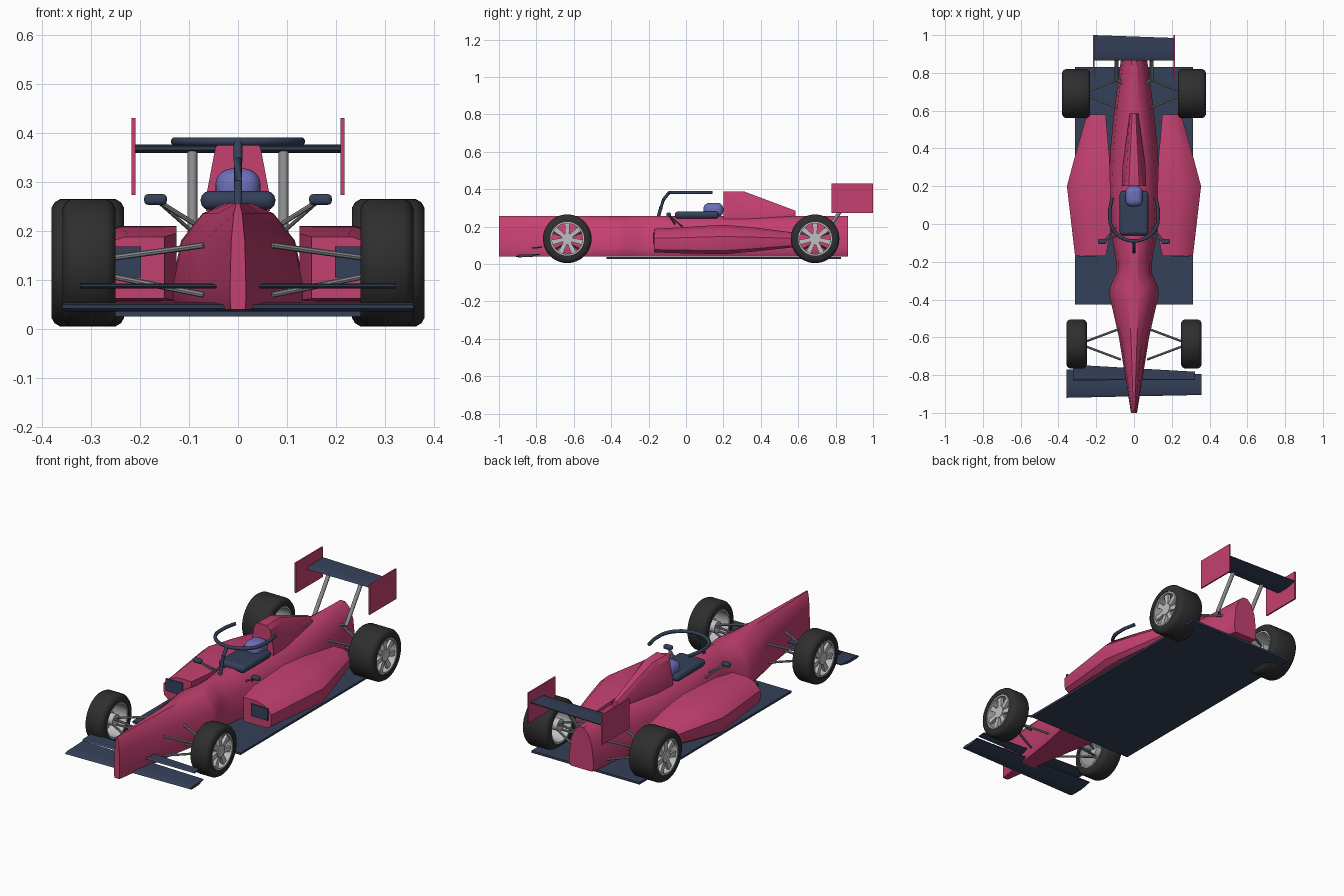
import bpy, bmesh, math
from mathutils import Vector

if "Cube" in bpy.data.objects:
    bpy.data.objects.remove(bpy.data.objects["Cube"])


def material(name, r, g, b):
    m = bpy.data.materials.new(name)
    m.diffuse_color = (r, g, b, 1)
    m.use_nodes = True
    m.node_tree.nodes["Principled BSDF"].inputs["Base Color"].default_value = m.diffuse_color
    return m


PINK = material("pink paint", 0.56, 0.052, 0.165)
NAVY = material("navy carbon", 0.035, 0.052, 0.1)
BLACK = material("tyre rubber", 0.028, 0.028, 0.028)
GREY = material("strut grey", 0.25, 0.26, 0.27)
SILVER = material("rim silver", 0.52, 0.53, 0.54)
BLUE = material("helmet blue", 0.15, 0.16, 0.48)


def finish(name, bm, mat, angle=30):
    bmesh.ops.recalc_face_normals(bm, faces=bm.faces)
    me = bpy.data.meshes.new(name)
    bm.to_mesh(me)
    bm.free()
    me.materials.append(mat)
    ob = bpy.data.objects.new(name, me)
    bpy.context.collection.objects.link(ob)
    bpy.ops.object.select_all(action='DESELECT')
    ob.select_set(True)
    bpy.context.view_layer.objects.active = ob
    bpy.ops.object.shade_smooth_by_angle(angle=math.radians(angle))
    return ob


def loft(name, rings, mat, closed=False, angle=30):
    """Skin a list of point rings; cap the ends or close the loop."""
    bm = bmesh.new()
    rows = [[bm.verts.new(p) for p in ring] for ring in rings]
    n = len(rows[0])
    pairs = list(zip(rows, rows[1:])) + ([(rows[-1], rows[0])] if closed else [])
    for a, b in pairs:
        for i in range(n):
            j = (i + 1) % n
            bm.faces.new((a[i], a[j], b[j], b[i]))
    if not closed:
        bm.faces.new(rows[0])
        bm.faces.new(rows[-1])
    return finish(name, bm, mat, angle)


def box(name, lo, hi, mat, bevel=0, segments=3):
    rings = [[(x, y, z) for x, y in ((lo[0], lo[1]), (hi[0], lo[1]),
                                     (hi[0], hi[1]), (lo[0], hi[1]))] for z in (lo[2], hi[2])]
    ob = loft(name, rings, mat)
    if bevel:
        mod = ob.modifiers.new("bevel", 'BEVEL')
        mod.width, mod.segments = bevel, segments
    return ob


def tube(name, points, radius, mat, sides=10):
    """Round bar along a path, each ring square to the path."""
    pts = [Vector(p) for p in points]
    rings = []
    for i, p in enumerate(pts):
        d = (pts[min(i + 1, len(pts) - 1)] - pts[max(i - 1, 0)]).normalized()
        ref = Vector((0, 0, 1)) if abs(d.z) < 0.95 else Vector((1, 0, 0))
        u = d.cross(ref).normalized()
        v = u.cross(d)
        rings.append([p + radius * (u * math.cos(a) + v * math.sin(a))
                      for a in (2 * math.pi * k / sides for k in range(sides))])
    return loft(name, rings, mat, angle=40)


def lathe(name, profile, y, z, mat, n=48):
    """Turn a closed (x, radius) profile about the wheel axle."""
    rings = [[(x, y + r * math.cos(a), z + r * math.sin(a)) for x, r in profile]
             for a in (2 * math.pi * k / n for k in range(n))]
    return loft(name, rings, mat, closed=True, angle=35)


def wing(name, half, left, right, z, thick, mat):
    """Tapered aerofoil plate; left and right are (front y, back y)."""
    foil = ((0, 0.35), (0.15, 0), (0.6, 0.05), (1, 0.75), (1, 1), (0.5, 0.8), (0.12, 0.8))
    return loft(name, [[(x, a + t * (b - a), z + h * thick) for t, h in foil]
                       for x, (a, b) in ((-half, left), (half, right))], mat)


# Main body: one cross-section scaled along the car
half_section = ((0.9, 0.04), (1, 0.06), (1, 0.09), (0.86, 0.18), (0.54, 0.235), (0.2, 0.257))
section = [(w, z) for w, z in half_section] + [(-w, z) for w, z in reversed(half_section)]
stations = ((-1, 0.016), (-0.6, 0.08), (-0.37, 0.132), (-0.33, 0.125), (-0.26, 0.095),
            (-0.2, 0.095), (-0.05, 0.12), (0.18, 0.135), (0.4, 0.125), (0.6, 0.105), (0.865, 0.07))
loft("body", [[(w * f, y, z) for f, z in section] for y, w in stations], PINK)

# Engine cover behind the driver
loft("engine_cover", [[(-b, y, 0.24), (-b, y, 0.27), (-t, y, h - 0.018), (-t * 0.6, y, h),
                       (t * 0.6, y, h), (t, y, h - 0.018), (b, y, 0.27), (b, y, 0.24)]
                      for y, b, t, h in ((0.2, 0.065, 0.046, 0.388), (0.31, 0.06, 0.038, 0.388),
                                         (0.585, 0.022, 0.015, 0.285))], PINK)

# Floor
box("floor", (-0.312, -0.425, 0.026), (0.312, 0.83, 0.037), NAVY)

# Cockpit and driver
box("cockpit_pad", (-0.076, -0.06, 0.243), (0.076, 0.175, 0.281), NAVY, 0.017)
box("helmet", (-0.046, 0.093, 0.25), (0.046, 0.2, 0.327), BLUE, 0.033, 5)

# Halo ring and its front post
halo = [(-0.115, 0.14, 0.382), (-0.128, 0.08, 0.382)]
halo += [(-0.128 * math.cos(a), 0.03 - 0.12 * math.sin(a), 0.382)
         for a in (math.pi * k / 20 for k in range(21))]
halo += [(0.128, 0.08, 0.382), (0.115, 0.14, 0.382)]
tube("halo_ring", halo, 0.009, NAVY)
tube("halo_post", [(0, -0.15, 0.245), (0, -0.135, 0.3), (0, -0.12, 0.345), (0, -0.09, 0.382)],
     0.009, NAVY)

# Front wing planes
wing("front_wing", 0.357, (-0.92, -0.77), (-0.905, -0.795), 0.036, 0.018, NAVY)
wing("front_wing_flap", 0.322, (-0.828, -0.745), (-0.825, -0.782), 0.083, 0.01, NAVY)

# Rear wing plane
wing("rear_wing", 0.21, (0.865, 1.0), (0.865, 0.985), 0.359, 0.017, NAVY)


def wheel(side, end, y, x0, x1):
    r, z = 0.13, 0.135
    c = 0.018
    tyre = ((x0, 0.09), (x0, 0.112), (x0 + c * 0.35, 0.123), (x0 + c, r), (x1 - c, r),
            (x1 - c * 0.35, 0.123), (x1, 0.112), (x1, 0.09))
    lathe(end + "_tyre", [(side * x, q) for x, q in tyre], y, z, BLACK)
    rim = ((x0 + 0.003, 0.091), (x1 - 0.003, 0.091), (x1 - 0.003, 0.082), (x0 + 0.003, 0.082))
    lathe(end + "_rim", [(side * x, q) for x, q in rim], y, z, SILVER)
    xo = x1 - 0.012
    # Tapered spokes
    for k in range(7):
        a = 2 * math.pi * k / 7 + math.pi / 2
        rings = []
        for q, w, depth in ((0.02, 0.010, 0.02), (0.085, 0.014, 0.014)):
            rings.append([(side * x, y + q * math.cos(a) - t * math.sin(a),
                           z + q * math.sin(a) + t * math.cos(a))
                          for x, t in ((xo, -w), (xo, w), (xo - depth, w), (xo - depth, -w))])
        loft(end + "_spoke", rings, SILVER)
    tube(end + "_hub", [(side * (x0 + 0.01), y, z), (side * (xo + 0.004), y, z)], 0.03, SILVER, 24)
    # Upper and lower wishbones
    for dy in (-0.075, 0.075):
        for zi, zo in ((0.167, 0.143), (0.075, 0.11)):
            tube(end + "_wishbone", [(side * 0.07, y + dy * 1.1, zi + (zi - zo) * 0.15),
                                     (side * (x0 + 0.02), y + dy * 0.1, zo)], 0.006, GREY, 8)


for s in (-1, 1):
    wheel(s, "front", -0.635, 0.25, 0.357)
    wheel(s, "rear", 0.69, 0.232, 0.38)

    # Sidepod
    pod = ((0, 0), (0.85, 0), (0.97, 0.12), (1, 0.3), (1, 0.6), (0.8, 0.87), (0.5, 1), (0, 1))
    loft("sidepod", [[(s * (a + u * (b - a)), y, lo + v * (hi - lo)) for u, v in pod]
                     for y, a, b, lo, hi in ((-0.17, 0.15, 0.312, 0.062, 0.188),
                                             (-0.05, 0.125, 0.326, 0.058, 0.195),
                                             (0.2, 0.125, 0.355, 0.053, 0.21),
                                             (0.35, 0.13, 0.315, 0.065, 0.197),
                                             (0.58, 0.15, 0.25, 0.09, 0.168))], PINK)
    box("intake", (min(s * 0.198, s * 0.295), -0.176, 0.105),
        (max(s * 0.198, s * 0.295), -0.168, 0.168), NAVY)

    # Mirror on its stalk
    box("mirror", (s * 0.168 - 0.023, -0.105, 0.253), (s * 0.168 + 0.023, -0.08, 0.275), NAVY, 0.008)
    tube("mirror_stalk", [(s * 0.09, -0.06, 0.215), (s * 0.165, -0.092, 0.262)], 0.005, GREY, 8)
    tube("mirror_stalk", [(s * 0.095, -0.02, 0.2), (s * 0.165, -0.092, 0.262)], 0.004, GREY, 8)

    # Rear wing end plate and support strut
    box("end_plate", (s * 0.213 - 0.004, 0.778, 0.273), (s * 0.213 + 0.004, 1.0, 0.43), PINK)
    tube("wing_strut", [(s * 0.093, 0.76, 0.19), (s * 0.093, 0.885, 0.366)], 0.01, GREY, 12)
    tube("strut_brace", [(s * 0.06, 0.74, 0.19), (s * 0.093, 0.767, 0.2)], 0.007, GREY, 8)
